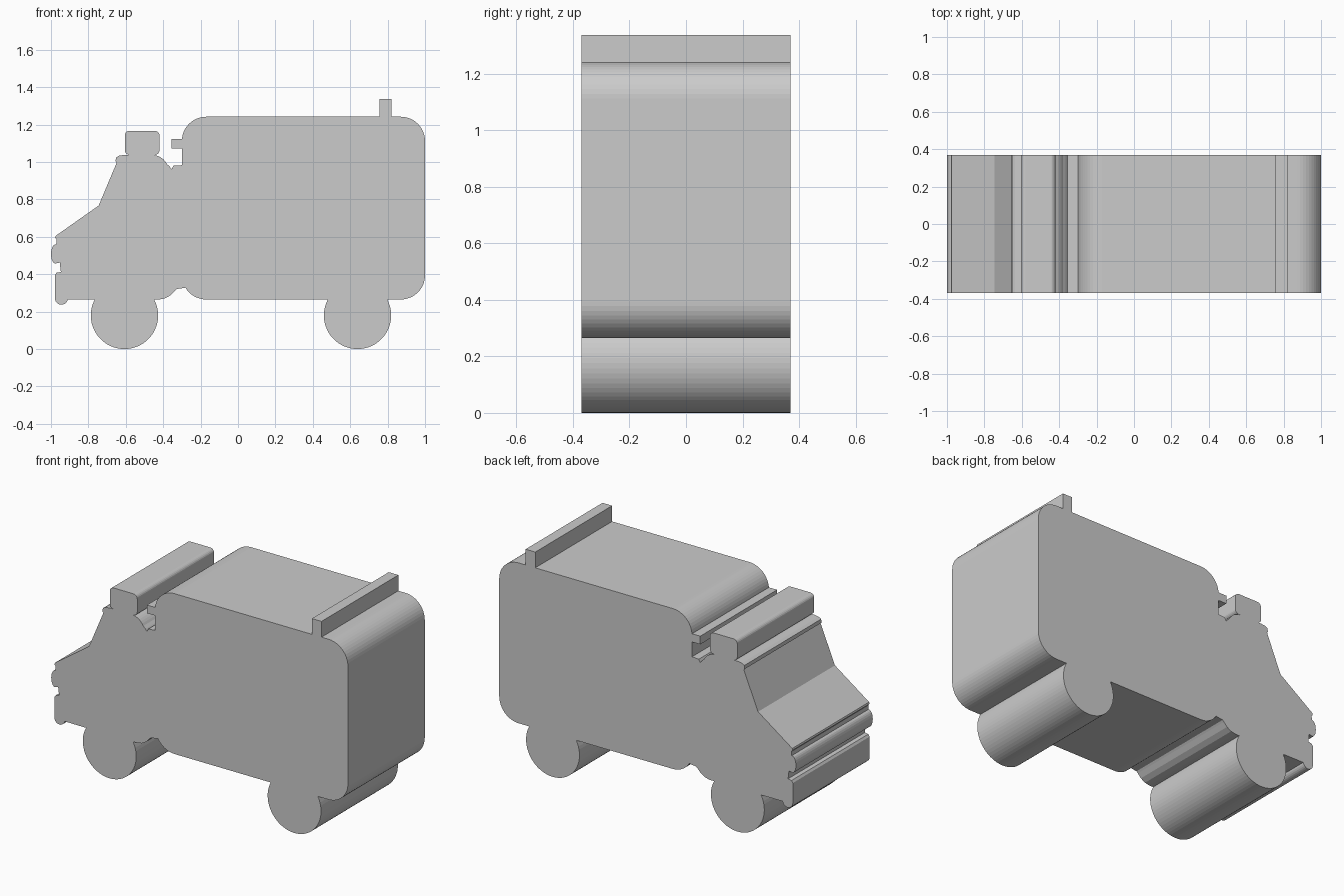
import bpy
import bmesh
from math import asin, cos, degrees, radians, sin

HALF_WIDTH = 0.37
FLOOR = 0.265
ROOF = 1.242
CORNER = 0.13
WHEEL = 0.18

cube = bpy.data.objects.get("Cube")
if cube:
    bpy.data.objects.remove(cube, do_unlink=True)


def arc(x, z, radius, start, end, steps, radius_z=None):
    """Points along an elliptical arc, angles in degrees."""
    angles = [radians(start + (end - start) * i / steps) for i in range(steps + 1)]
    return [(x + radius * cos(a), z + (radius_z or radius) * sin(a)) for a in angles]


def rounded_box(left, right, low, high, radius):
    """Counter-clockwise outline of a rectangle with rounded corners."""
    corners = [(right, high, 0), (left, high, 90), (left, low, 180), (right, low, 270)]
    if not radius:
        return [(x, z) for x, z, _ in corners]
    points = []
    for x, z, start in corners:
        cx = x - radius if x == right else x + radius
        cz = z - radius if z == high else z + radius
        points += arc(cx, cz, radius, start, start + 90, 5)
    return points


def extrude_profile(name, points):
    """Solid made by sweeping a side outline across the full width."""
    bm = bmesh.new()
    face = bm.faces.new([bm.verts.new((x, -HALF_WIDTH, z)) for x, z in points])
    swept = bmesh.ops.extrude_face_region(bm, geom=[face])["geom"]
    verts = [v for v in swept if isinstance(v, bmesh.types.BMVert)]
    bmesh.ops.translate(bm, verts=verts, vec=(0, 2 * HALF_WIDTH, 0))
    bmesh.ops.recalc_face_normals(bm, faces=bm.faces)
    mesh = bpy.data.meshes.new(name)
    bm.to_mesh(mesh)
    bm.free()
    obj = bpy.data.objects.new(name, mesh)
    bpy.context.collection.objects.link(obj)
    return obj


def wheel(x):
    """Part of the wheel below the floor, from front to back."""
    rise = degrees(asin((FLOOR - WHEEL) / WHEEL))
    return arc(x, WHEEL, WHEEL, 180 - rise, 360 + rise, 40)


# Cargo box corners
box_left, box_right = -0.30 + CORNER, 1.0 - CORNER
top, bottom = ROOF - CORNER, FLOOR + CORNER
cargo_top = arc(box_right, top, CORNER, 0, 90, 12) + arc(box_left, top, CORNER, 90, 180, 12)

# Cab roof, windscreen and bonnet
cab = [(-0.30, 0.983), (-0.345, 0.98), (-0.355, 0.962), (-0.365, 0.975)]
cab += arc(-0.46, 0.94, 0.093, 30, 90, 7, 0.098)
cab += [(-0.605, 1.038), (-0.635, 1.034), (-0.652, 1.024), (-0.655, 1.003), (-0.648, 0.998)]
cab += [(-0.745, 0.767), (-0.975, 0.605), (-0.978, 0.595), (-0.97, 0.585), (-0.972, 0.56)]

# Headlight and bumper
nose = arc(-0.974, 0.508, 0.026, 100, 260, 10, 0.052)
nose += [(-0.953, 0.462), (-0.947, 0.412), (-0.97, 0.408), (-0.979, 0.395)]
nose += arc(-0.944, 0.272, 0.035, 180, 350, 10)

# Underside between the wheels
underside = [(-0.42, FLOOR), (-0.39, 0.271), (-0.36, 0.288), (-0.338, 0.312),
             (-0.328, 0.321), (-0.30, 0.325)]
underside += arc(box_left, bottom, CORNER, 211, 270, 8)

body = cargo_top + cab + nose + wheel(-0.607) + underside + wheel(0.639)
body += arc(box_right, bottom, CORNER, 270, 360, 12)
extrude_profile("van_body", body)

# Roof fittings
extrude_profile("cab_light_bar", rounded_box(-0.605, -0.42, 1.038, 1.167, 0.025))
extrude_profile("front_marker_bar", rounded_box(-0.355, -0.30, 1.073, 1.123, 0))
extrude_profile("rear_light_bar", rounded_box(0.757, 0.822, ROOF, 1.338, 0))
